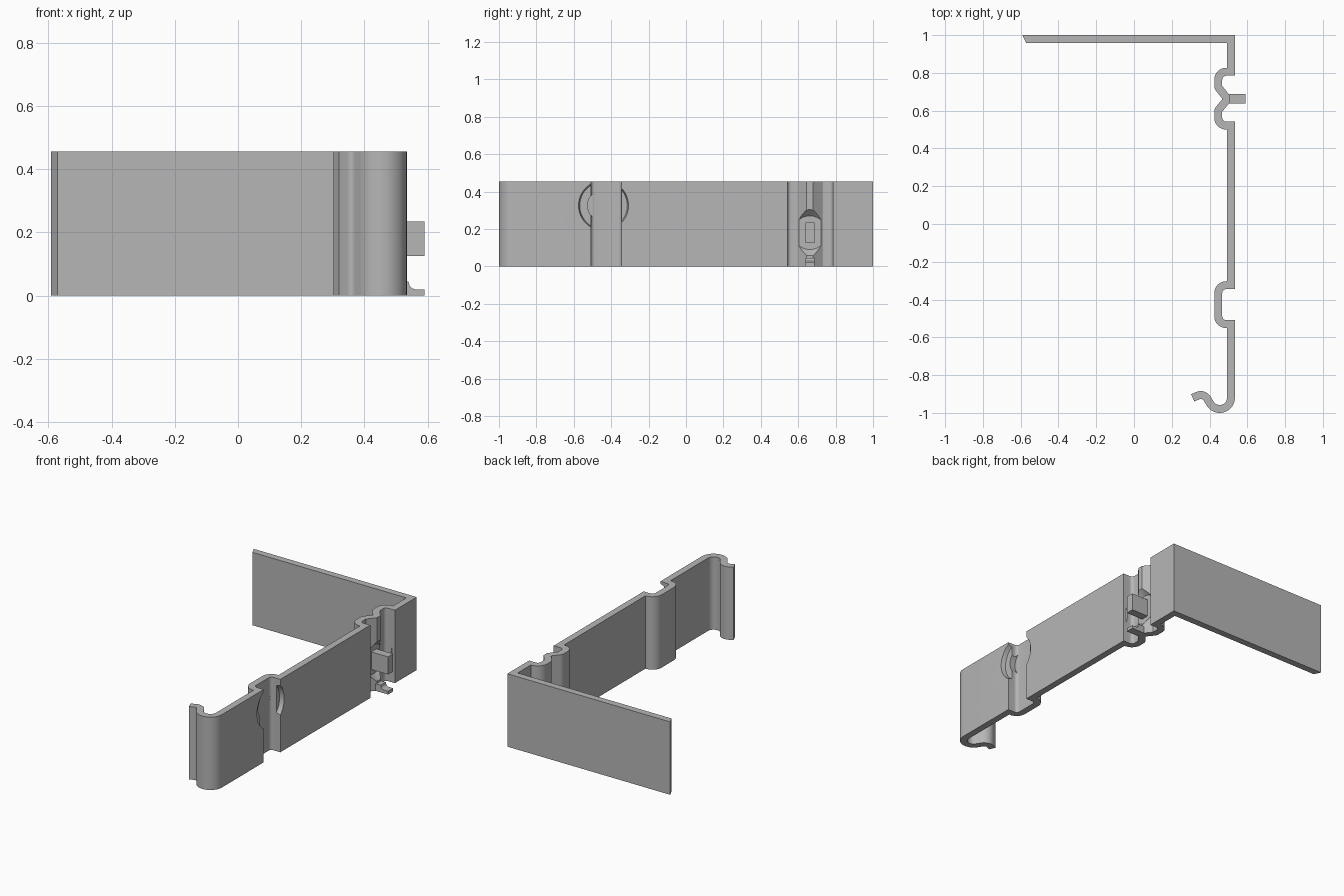
import bpy, bmesh, math
from mathutils import Vector, Matrix

cube = bpy.data.objects.get("Cube")
if cube:
    bpy.data.objects.remove(cube, do_unlink=True)

HEIGHT, HALF = 0.455, 0.021
grey = bpy.data.materials.new("plain_grey")
grey.use_nodes = True
grey.diffuse_color = (0.47, 0.47, 0.47, 1)
grey.node_tree.nodes["Principled BSDF"].inputs["Base Color"].default_value = grey.diffuse_color


def finish(bm, name):
    bmesh.ops.recalc_face_normals(bm, faces=bm.faces)
    mesh = bpy.data.meshes.new(name)
    bm.to_mesh(mesh)
    bm.free()
    mesh.materials.append(grey)
    obj = bpy.data.objects.new(name, mesh)
    bpy.context.collection.objects.link(obj)
    return obj


def prism(name, points, shift):
    """Extrude a closed outline along a vector."""
    bm = bmesh.new()
    face = bm.faces.new([bm.verts.new(p) for p in points])
    out = bmesh.ops.extrude_face_region(bm, geom=[face])["geom"]
    bmesh.ops.translate(bm, vec=shift, verts=[v for v in out if isinstance(v, bmesh.types.BMVert)])
    return finish(bm, name)


def fillet(path, steps=8):
    """Round the corners of an (x, y, radius) path."""
    result = [Vector(path[0][:2])]
    for a, b, c in zip(path, path[1:], path[2:]):
        p, r = Vector(b[:2]), b[2]
        u, v = (Vector(a[:2]) - p).normalized(), (Vector(c[:2]) - p).normalized()
        if not r:
            result.append(p)
            continue
        half = u.angle(v) / 2
        start, centre = p + u * r / math.tan(half), p + (u + v).normalized() * r / math.sin(half)
        sweep = math.pi - 2 * half
        sign = 1 if u.x * v.y - u.y * v.x < 0 else -1
        for i in range(steps + 1):
            result.append(centre + Matrix.Rotation(sign * sweep * i / steps, 2) @ (start - centre))
    return result + [Vector(path[-1][:2])]


def offset(points, d):
    """Mitred parallel line, positive to the left."""
    result = []
    for i, p in enumerate(points):
        dirs = [(points[j + 1] - points[j]).normalized() for j in (i - 1, i) if 0 <= j < len(points) - 1]
        normals = [Vector((-t.y, t.x)) for t in dirs]
        m = sum(normals, Vector((0, 0))).normalized()
        result.append(p + m * d / m.dot(normals[0]))
    return result


def cut(target, x0, x1, r0, r1, y, z):
    """Sink a round pocket into the outer wall."""
    bm = bmesh.new()
    where = Matrix.Translation(((x0 + x1) / 2, y, z)) @ Matrix.Rotation(math.pi / 2, 4, "Y")
    bmesh.ops.create_cone(bm, cap_ends=True, segments=64, radius1=r0, radius2=r1, depth=x1 - x0, matrix=where)
    cutter = finish(bm, "pocket_cutter")
    cutter.hide_render = True
    mod = target.modifiers.new("pocket", "BOOLEAN")
    mod.operation, mod.solver, mod.object = "DIFFERENCE", "EXACT", cutter
    bpy.context.view_layer.objects.active = target
    bpy.ops.object.modifier_apply(modifier=mod.name)
    bpy.data.objects.remove(cutter, do_unlink=True)


# Bent strip: flange, ribbed channel, plain channel, hooked end
WALL, DEEP, R = 0.513, 0.446, 0.042
path = [(-0.581, 0.979, 0), (WALL, 0.979, 0),
        (WALL, 0.806, 0), (DEEP, 0.806, R), (DEEP, 0.724, 0.022),
        (0.487, 0.672, 0), (0.487, 0.652, 0),
        (DEEP, 0.602, 0.022), (DEEP, 0.521, R), (WALL, 0.521, 0),
        (WALL, -0.324, 0), (DEEP, -0.324, R), (DEEP, -0.53, R), (WALL, -0.53, 0),
        (WALL, -0.979, 0.058), (0.42, -0.979, 0.058), (0.37, -0.895, 0.04), (0.311, -0.92, 0)]
line = fillet(path)
outer, inner = offset(line, HALF), offset(line, -HALF)
outer[0].x -= 0.01
inner[0].x += 0.01
strip = prism("bent_strip", [(p.x, p.y, 0) for p in outer + inner[::-1]], (0, 0, HEIGHT))

# Dished pocket across the plain channel
cut(strip, 0.507, 0.547, 0.127, 0.137, -0.441, 0.325)
cut(strip, 0.469, 0.547, 0.085, 0.085, -0.441, 0.325)
# Round relief in the rib
cut(strip, 0.474, 0.515, 0.09, 0.13, 0.662, 0.18)

# Middle tab and filleted lower tab
TAB_Y, TAB_W = 0.638, 0.05
middle = [(0.47, 0.125), (0.59, 0.125), (0.59, 0.235), (0.47, 0.235)]
lower = [(0.475, 0), (0.59, 0), (0.59, 0.02), (0.56, 0.02), (0.55, 0.023),
         (0.543, 0.03), (0.539, 0.045), (0.475, 0.045)]
parts = [strip]
for name, outline in (("middle_tab", middle), ("lower_tab", lower)):
    parts.append(prism(name, [(x, TAB_Y, z) for x, z in outline], (0, TAB_W, 0)))

# Smooth bends, crisp edges
bpy.context.view_layer.update()
bpy.ops.object.select_all(action="DESELECT")
for obj in parts:
    obj.select_set(True)
bpy.context.view_layer.objects.active = strip
bpy.ops.object.shade_smooth_by_angle(angle=math.radians(30))
